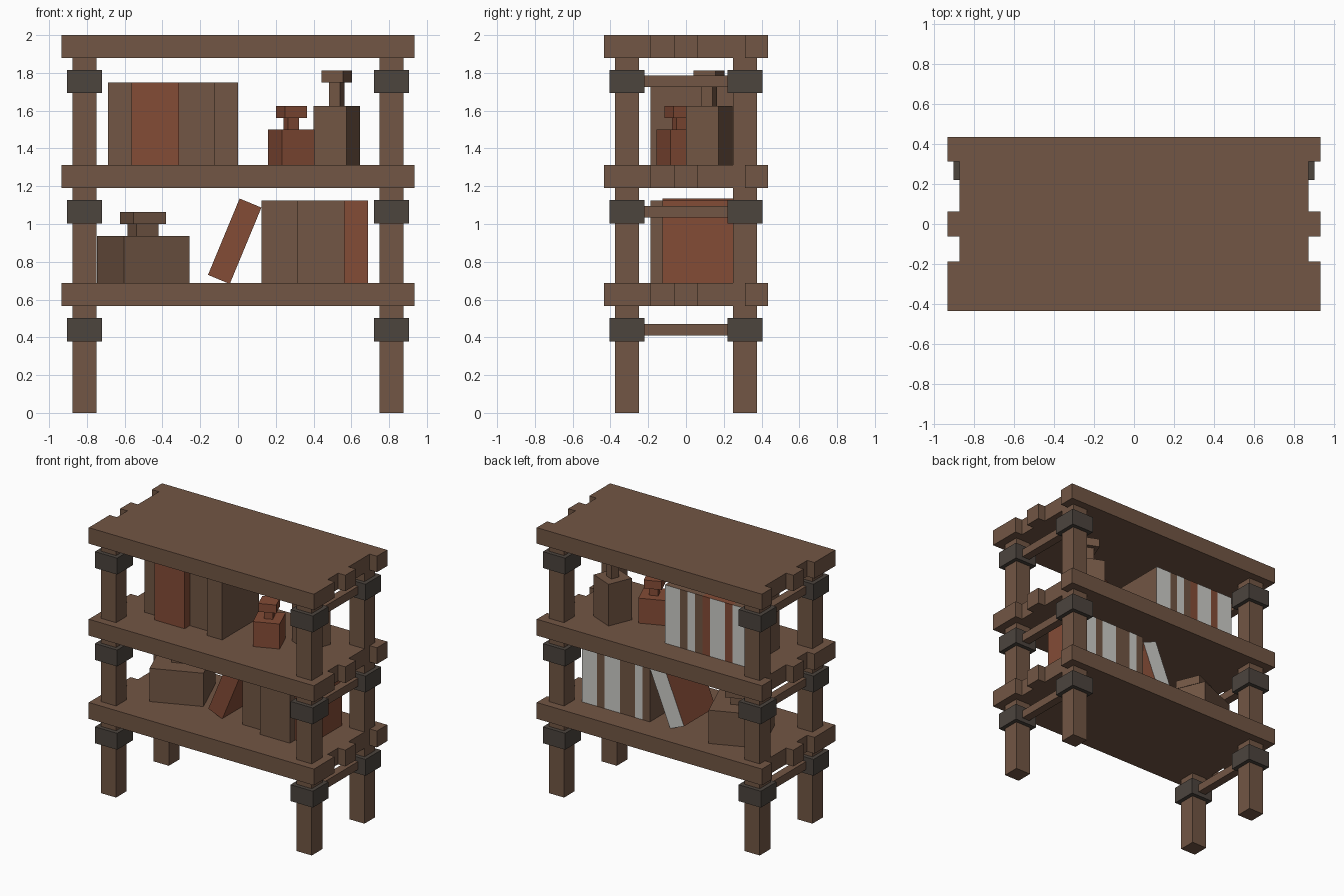
import bpy, bmesh, math
from mathutils import Matrix

if "Cube" in bpy.data.objects:
    bpy.data.objects.remove(bpy.data.objects["Cube"])


def material(name, rgb):
    m = bpy.data.materials.new(name)
    m.diffuse_color = (*rgb, 1)
    m.use_nodes = True
    m.node_tree.nodes["Principled BSDF"].inputs["Base Color"].default_value = m.diffuse_color
    return m


WOOD = material("brown wood", (0.168, 0.093, 0.058))
RED = material("rust red", (0.23, 0.072, 0.037))
IRON = material("dark iron", (0.072, 0.058, 0.048))
PAPER = material("paper", (0.61, 0.61, 0.58))


def finish(bm, name, *mats):
    bmesh.ops.recalc_face_normals(bm, faces=bm.faces)
    me = bpy.data.meshes.new(name)
    bm.to_mesh(me)
    bm.free()
    for m in mats:
        me.materials.append(m)
    ob = bpy.data.objects.new(name, me)
    bpy.context.collection.objects.link(ob)
    return ob


def add_box(bm, size, center):
    mat = Matrix.Translation(center) @ Matrix.Diagonal((*size, 1))
    bmesh.ops.create_cube(bm, size=1, matrix=mat)


def box(name, size, center, mat):
    bm = bmesh.new()
    add_box(bm, size, center)
    return finish(bm, name, mat)


# Shelf boards: rectangle with two notches in each end
def shelf(name, z0, z1):
    right = [(0.935, -0.435), (0.935, -0.188), (0.875, -0.188), (0.875, -0.0625),
             (0.935, -0.0625), (0.935, 0.0625), (0.875, 0.0625), (0.875, 0.3125),
             (0.935, 0.3125), (0.935, 0.435)]
    outline = right + [(-x, y) for x, y in reversed(right)]
    bm = bmesh.new()
    face = bm.faces.new([bm.verts.new((x, y, z0)) for x, y in outline])
    ext = bmesh.ops.extrude_face_region(bm, geom=[face])
    verts = [g for g in ext["geom"] if isinstance(g, bmesh.types.BMVert)]
    bmesh.ops.translate(bm, verts=verts, vec=(0, 0, z1 - z0))
    finish(bm, name, WOOD)


shelf("lower_shelf", 0.565, 0.6875)
shelf("middle_shelf", 1.19, 1.3125)
shelf("top_shelf", 1.88, 2.0)

# Legs, iron bands and side rails
LEVELS = (0.44, 1.065, 1.755)
for sx, side in ((-1, "left"), (1, "right")):
    for sy, end in ((-1, "front"), (1, "back")):
        x, y = sx * 0.8125, sy * 0.3125
        box(f"{end}_{side}_leg", (0.125, 0.125, 1.885), (x, y, 0.9425), WOOD)
        for i, z in enumerate(LEVELS):
            box(f"{end}_{side}_band_{i}", (0.185, 0.185, 0.123), (x, y, z), IRON)
    for i, z in enumerate(LEVELS):
        box(f"{side}_rail_{i}", (0.0625, 0.46, 0.06), (sx * 0.8125, 0, z), WOOD)


# Books: box cut lengthwise so the page block shows between the covers at the back
def book(name, x0, x1, y0, z, mat, height=0.4375, cover=0.0):
    w, y1 = x1 - x0, 0.25
    bm = bmesh.new()
    add_box(bm, (w, y1 - y0, height), (0, 0, 0))
    inner = w / 2 - cover
    if cover:
        for s in (-1, 1):
            bmesh.ops.bisect_plane(bm, geom=bm.verts[:] + bm.edges[:] + bm.faces[:],
                                   plane_co=(s * inner, 0, 0), plane_no=(1, 0, 0))
    bm.normal_update()
    for f in bm.faces:
        if f.normal.y > 0.9 and abs(f.calc_center_median().x) < inner:
            f.material_index = 1
    ob = finish(bm, name, mat, PAPER)
    ob.location = ((x0 + x1) / 2, (y0 + y1) / 2, z + height / 2)
    return ob


C = 0.0625
book("upper_book_1", -0.6875, -0.5625, -0.125, 1.3125, WOOD)
book("upper_book_2", -0.5625, -0.3125, -0.1875, 1.3125, RED, cover=C)
book("upper_book_3", -0.3125, -0.125, -0.125, 1.3125, WOOD, cover=C)
book("upper_book_4", -0.125, 0.0, -0.1875, 1.3125, WOOD)
book("lower_book_1", 0.125, 0.3125, -0.125, 0.6875, WOOD, cover=C)
book("lower_book_2", 0.3125, 0.5625, -0.1875, 0.6875, WOOD, cover=C)
book("lower_book_3", 0.5625, 0.6875, -0.125, 0.6875, RED)

# Book leaning against the lower row
lean = book("leaning_book", -0.08, 0.045, -0.125, 0.69, RED)
lean.rotation_euler.y = math.radians(22.5)


# Square bottles: stacked body, neck and stopper, turned on the shelf
def bottle(name, x, y, z, turn, parts, mat):
    bm = bmesh.new()
    h0 = 0
    for w, h in parts:
        add_box(bm, (w, w, h), (0, 0, h0 + h / 2))
        h0 += h
    ob = finish(bm, name, mat)
    ob.location = (x, y, z)
    ob.rotation_euler.z = math.radians(turn)


bottle("red_bottle", 0.2825, -0.0325, 1.3125, 22.5,
       [(0.1875, 0.1875), (0.0625, 0.0625), (0.125, 0.0625)], RED)
bottle("tall_bottle", 0.5225, 0.1225, 1.3125, -22.5,
       [(0.1875, 0.3125), (0.0625, 0.125), (0.125, 0.0625)], WOOD)
bottle("wide_bottle", -0.5025, 0.06, 0.6875, 22.5,
       [(0.375, 0.25), (0.125, 0.0625), (0.1875, 0.0625)], WOOD)
